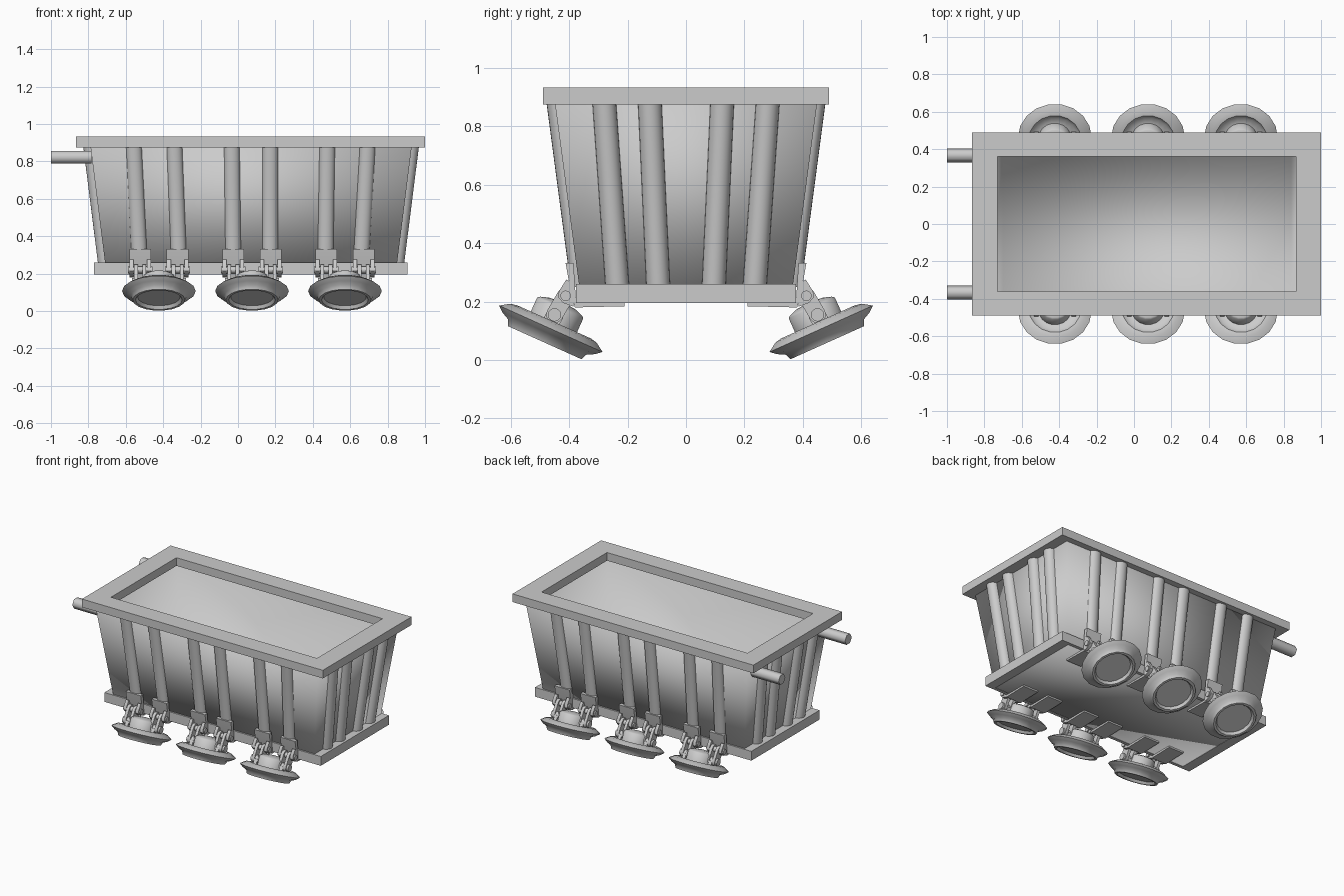
import bpy, bmesh, math
from mathutils import Vector, Matrix

if "Cube" in bpy.data.objects:
    bpy.data.objects.remove(bpy.data.objects["Cube"])

CX = 0.07  # centre of the tub along x


def make(name, verts, faces, angle=35):
    me = bpy.data.meshes.new(name)
    bm = bmesh.new()
    vs = [bm.verts.new(v) for v in verts]
    for f in faces:
        bm.faces.new([vs[i] for i in f])
    bmesh.ops.remove_doubles(bm, verts=bm.verts, dist=1e-5)
    bmesh.ops.recalc_face_normals(bm, faces=bm.faces)
    for f in bm.faces:
        f.smooth = True
    bm.to_mesh(me)
    bm.free()
    me.set_sharp_from_angle(angle=math.radians(angle))
    ob = bpy.data.objects.new(name, me)
    bpy.context.collection.objects.link(ob)
    return ob


def rect(x0, x1, y, z):
    return [(x0, -y, z), (x1, -y, z), (x1, y, z), (x0, y, z)]


def loft(rings, closed=False):
    n, faces = len(rings[0]), []
    m = len(rings)
    for k in range(m if closed else m - 1):
        for i in range(n):
            j, q = (i + 1) % n, (k + 1) % m
            faces.append((k * n + i, k * n + j, q * n + j, q * n + i))
    return [v for r in rings for v in r], faces


def prism(name, pts, x0, x1, s=1, angle=35):
    # side outline in (y, z) extruded along x; s = -1 mirrors it to the far side
    v, f = loft([[(x, y * s, z) for y, z in pts] for x in (x0, x1)])
    n = len(pts)
    return make(name, v, f + [tuple(range(n)), tuple(range(n, 2 * n))], angle)


def circle(y, z, r, n=12, start=0.0, sweep=2 * math.pi, closed=True):
    d = n if closed else n - 1
    return [(y + r * math.cos(start + sweep * i / d),
             z + r * math.sin(start + sweep * i / d)) for i in range(n)]


def capsule(a, b, r):
    t = math.atan2(b[1] - a[1], b[0] - a[0])
    return (circle(*b, r, 7, t - math.pi / 2, math.pi, False)
            + circle(*a, r, 7, t + math.pi / 2, math.pi, False))


def rib(name, p0, p1, out, half=0.042, depth=0.032, n=10):
    # half-round rib from p0 to p1, bulging along out
    out = Vector(out)
    side = Vector((0, 0, 1)).cross(out)
    rings = []
    for p in (p0, p1):
        rings.append([Vector(p) + side * half * math.cos(math.pi * i / n)
                      + out * (depth * math.sin(math.pi * i / n) - 0.004)
                      for i in range(n + 1)])
    v, f = loft(rings)
    make(name, v, f + [tuple(range(n + 1)), tuple(range(n + 1, 2 * n + 2))], 50)


# Tapered tub shell, softly shaded, its floor closing the base frame
v, f = loft([rect(-0.703, 0.843, 0.358, 0.197), rect(-0.79, 0.93, 0.45, 0.89)])
tub = make("tub", v, f + [(3, 2, 1, 0)], 180)
sol = tub.modifiers.new("wall", 'SOLIDIFY')
sol.thickness = 0.006
sol.offset = -1

# Rim frame and base frame
v, f = loft([rect(-0.865, 1.0, 0.49, 0.875), rect(-0.865, 1.0, 0.49, 0.932),
             rect(-0.73, 0.865, 0.362, 0.932), rect(-0.73, 0.865, 0.362, 0.875)], True)
make("rim", v, f)
v, f = loft([rect(-0.77, 0.905, 0.377, 0.195), rect(-0.77, 0.905, 0.377, 0.26),
             rect(-0.709, 0.849, 0.364, 0.26), rect(-0.701, 0.841, 0.356, 0.195)], True)
make("base_frame", v, f)

# Long-side ribs: bottom x, top x
side_ribs = [(-0.525, -0.557), (-0.315, -0.34), (-0.025, -0.033),
             (0.172, 0.172), (0.467, 0.477), (0.657, 0.693)]
for s in (-1, 1):
    for xb, xt in side_ribs:
        rib("side_rib", (xb, s * 0.366, 0.25), (xt, s * 0.45, 0.885), (0, s, 0))

# End ribs: bottom y, top y
for s, xb, xt in ((-1, -0.71, -0.79), (1, 0.85, 0.93)):
    for m in (-1, 1):
        for yb, yt in ((0.095, 0.124), (0.235, 0.28)):
            rib("end_rib", (xb, m * yb, 0.25), (xt, m * yt, 0.885), (s, 0, 0), 0.041, 0.042)

# Hexagonal handles
for s in (-1, 1):
    prism("handle", circle(0.367, 0.822, 0.0375, 6), -1.0, -0.782, s, 65)

# Wheels on hinged brackets
profile = [(0, -0.1), (0.05, -0.095), (0.08, -0.085), (0.088, -0.078), (0.088, -0.01),
           (0.12, -0.008), (0.14, -0.026), (0.165, -0.021), (0.197, 0), (0.175, 0.018),
           (0.15, 0.03), (0.14, 0.052), (0.125, 0.052), (0.114, 0.035), (0, 0.035)]
SIDES = 18
PIN_A, PIN_B = (-0.412, 0.22), (-0.45, 0.155)
TILT = math.radians(24.2)

for s in (1, -1):
    for wx in (CX - 0.493, CX + 0.005, CX + 0.502):
        # Lathed wheel disc
        rings = [[(r * math.cos(2 * math.pi * i / SIDES),
                   r * math.sin(2 * math.pi * i / SIDES), -t)
                  for i in range(SIDES)] for r, t in profile[1:-1]]
        v, f = loft(rings)
        n = len(v)
        v += [(0, 0, -profile[0][1]), (0, 0, -profile[-1][1])]
        for i in range(SIDES):
            j = (i + 1) % SIDES
            f += [(n, i, j), (n + 1, n - SIDES + i, n - SIDES + j)]
        wheel = make("wheel", v, f, 50)
        wheel.matrix_world = (Matrix.Translation((wx, -s * 0.4625, 0.107))
                              @ Matrix.Rotation(-s * TILT, 4, 'X'))
        # Cross axle through the hub
        prism("axle", circle(*PIN_B, 0.023), wx - 0.145, wx + 0.145, s)
        for bx in (wx - 0.1, wx + 0.1):
            # Bracket plate hugging the base, with a foot underneath
            prism("bracket", [(-0.412, 0.332), (-0.385, 0.332), (-0.376, 0.195), (-0.21, 0.195),
                              (-0.21, 0.184), (-0.38, 0.18), (-0.392, 0.22)],
                  bx - 0.058, bx + 0.058, s)
            for k in (-1, 1):
                # Fork lugs and link arms
                c = bx + k * 0.047
                prism("lug", [(-0.41, 0.275), (-0.435, 0.235), (-0.437, 0.215), (-0.42, 0.195),
                              (-0.385, 0.183), (-0.38, 0.26)], c - 0.011, c + 0.011, s)
                c = bx + k * 0.022
                prism("link", capsule(PIN_A, PIN_B, 0.029), c - 0.01, c + 0.01, s)
            prism("hinge_pin", circle(*PIN_A, 0.018), bx - 0.066, bx + 0.066, s)
            # Hub lug below the link
            prism("hub_lug", [(-0.475, 0.165), (-0.42, 0.145), (-0.45, 0.09), (-0.505, 0.115)],
                  bx - 0.012, bx + 0.012, s)
